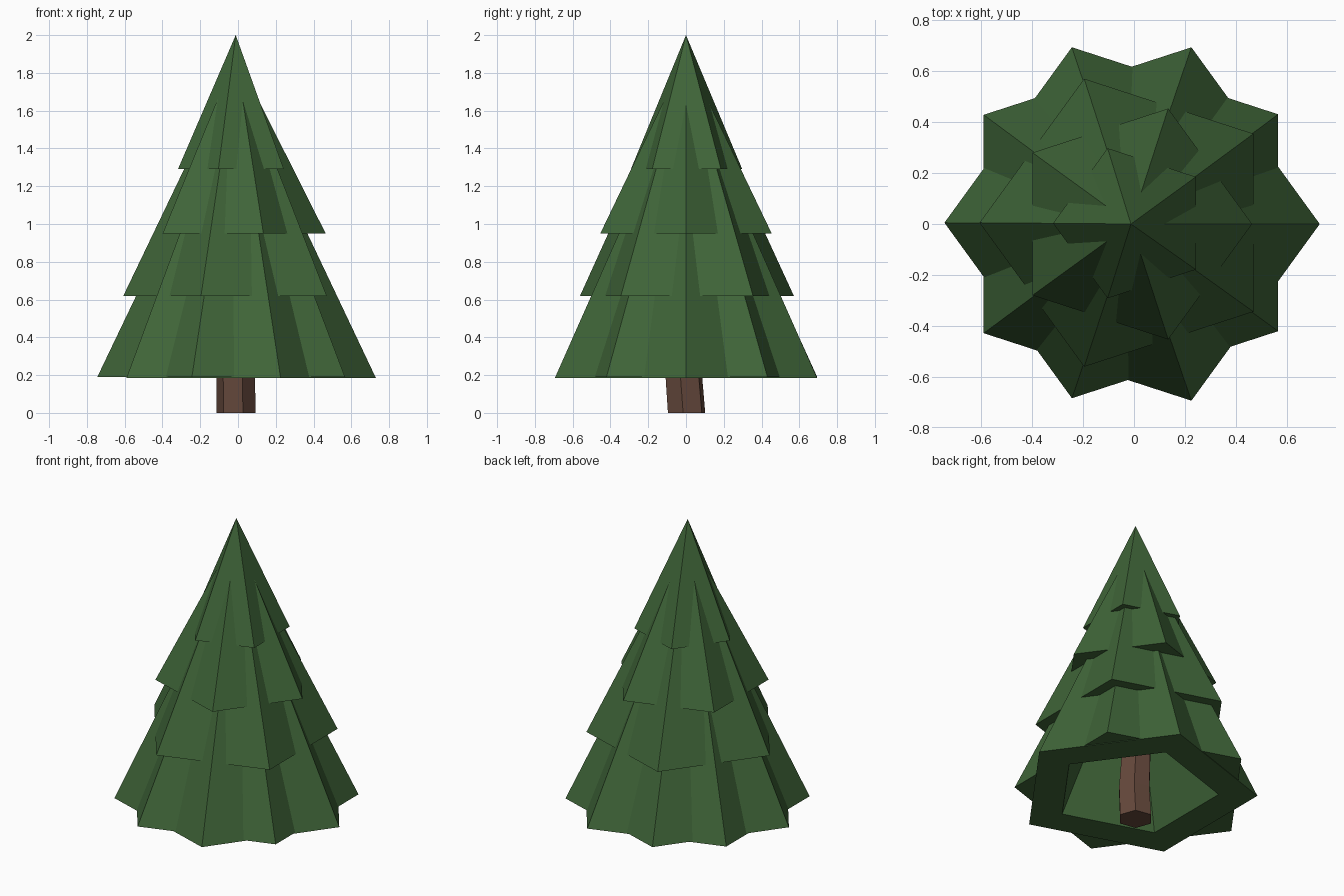
import bpy
from math import sin, cos, radians

if "Cube" in bpy.data.objects:
    bpy.data.objects.remove(bpy.data.objects["Cube"])


def material(name, rgb):
    m = bpy.data.materials.new(name)
    m.diffuse_color = (*rgb, 1)
    m.use_nodes = True
    m.node_tree.nodes["Principled BSDF"].inputs["Base Color"].default_value = m.diffuse_color
    return m


def ring(n, r, z, deg, cx=0, cy=0):
    return [(cx + r * cos(radians(deg + 360 * i / n)),
             cy + r * sin(radians(deg + 360 * i / n)), z) for i in range(n)]


def add_object(name, verts, faces, mat):
    me = bpy.data.meshes.new(name)
    me.from_pydata(verts, [], faces)
    me.materials.append(mat)
    ob = bpy.data.objects.new(name, me)
    bpy.context.collection.objects.link(ob)
    return ob


def branch_tier(name, r, z, apex, deg, cx=0, cy=0, hollow=False):
    """Five-sided pyramid; hollow ones have a flat lip and an inner pyramid."""
    verts = ring(5, r, z, deg, cx, cy) + [(-0.012, 0, apex)]
    faces = [(i, (i + 1) % 5, 5) for i in range(5)]
    if hollow:
        # inner pentagon always lines up with x so the two skirts share one opening
        start = 36 if deg else 0
        verts += ring(5, 0.5, z, 0) + [(0, 0, 1.25)]
        for i in range(5):
            j = (i + 1) % 5
            faces.append((6 + j, 6 + i, 11))
            if start:   # outer tip sits between inner corners i and j
                faces += [(6 + i, 6 + j, i), (i, 6 + j, j)]
            else:
                faces.append((i, 6 + i, 6 + j, j))
    else:
        faces.append((4, 3, 2, 1, 0))
    return add_object(name, verts, faces, green)


green = material("needles", (0.05, 0.13, 0.04))
brown = material("bark", (0.13, 0.065, 0.045))

# Lowest skirt: two crossed pyramids giving ten points
branch_tier("lower_skirt_a", 0.73, 0.185, 1.75, 0, hollow=True)
branch_tier("lower_skirt_b", 0.725, 0.19, 1.72, 36, -0.02, 0.005, hollow=True)

# Upper tiers, each turned half a side
branch_tier("middle_tier", 0.595, 0.62, 1.86, 36, -0.012, 0.005)
branch_tier("upper_tier", 0.477, 0.95, 1.895, 0, -0.013, 0)
branch_tier("top_tier", 0.31, 1.29, 2.0, 36, -0.008, 0.003)

# Slightly bent hexagonal trunk
sections = [(0.105, 0, -0.01, 0.003), (0.103, 0.2, -0.012, -0.012),
            (0.095, 0.5, -0.02, 0.0), (0.08, 0.9, -0.01, 0.0)]
verts, faces = [], [(5, 4, 3, 2, 1, 0)]
for r, z, cx, cy in sections:
    verts += ring(6, r, z, -10, cx, cy)
for k in range(len(sections) - 1):
    for i in range(6):
        j = (i + 1) % 6
        faces.append((6 * k + i, 6 * k + j, 6 * k + 6 + j, 6 * k + 6 + i))
faces.append(tuple(range(6 * (len(sections) - 1), 6 * len(sections))))
add_object("trunk", verts, faces, brown)
